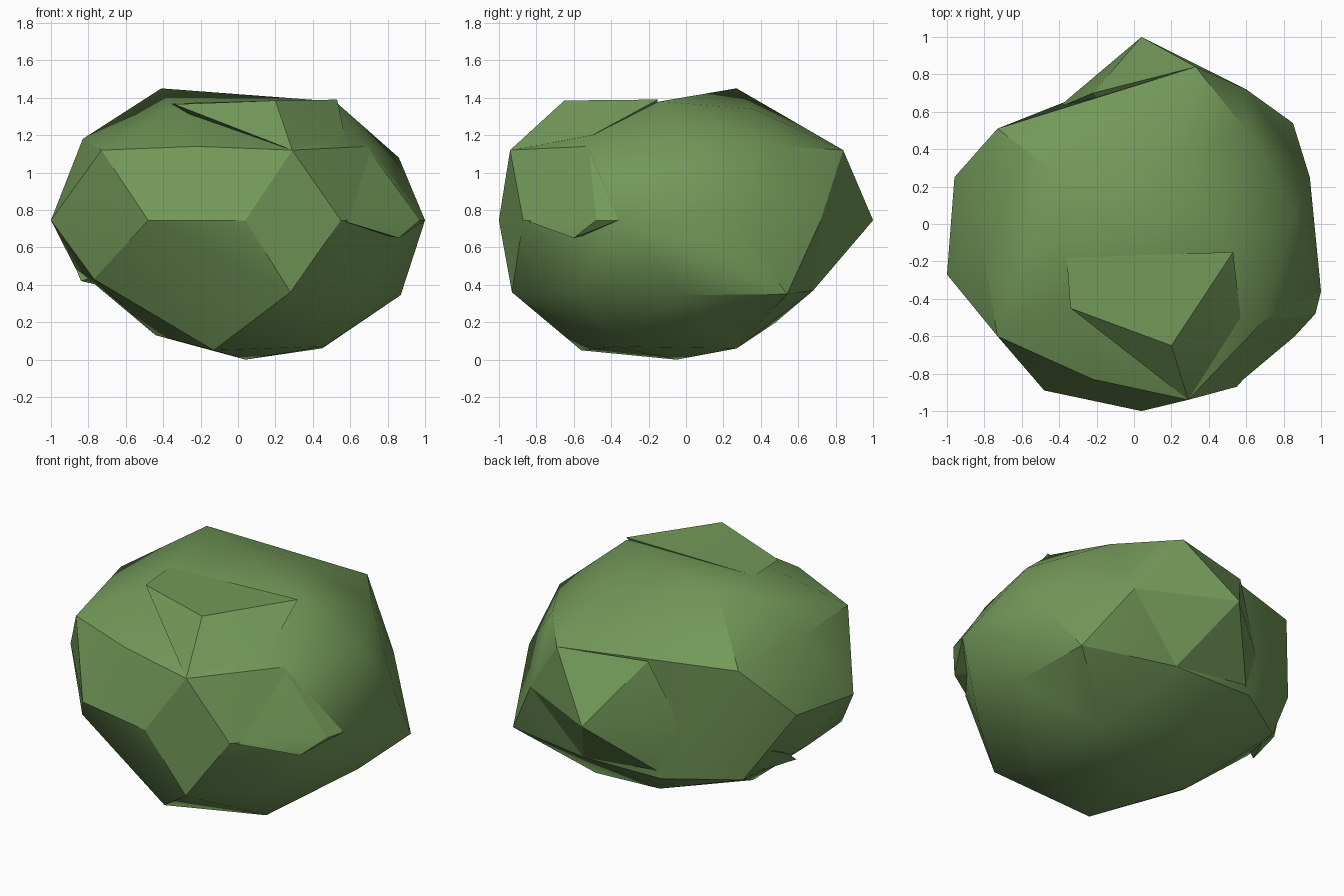
import bpy, bmesh

leaf = bpy.data.materials.new("leaf_green")
leaf.diffuse_color = (0.17, 0.32, 0.10, 1)


def hull(name, points):
    """Faceted clump wrapped around a few corner points."""
    bm = bmesh.new()
    for p in points:
        bm.verts.new(p)
    bmesh.ops.convex_hull(bm, input=bm.verts)
    loose = [v for v in bm.verts if not v.link_faces]
    bmesh.ops.delete(bm, geom=loose, context='VERTS')
    bmesh.ops.recalc_face_normals(bm, faces=bm.faces)
    me = bpy.data.meshes.new(name)
    bm.to_mesh(me)
    bm.free()
    ob = bpy.data.objects.new(name, me)
    bpy.context.collection.objects.link(ob)
    me.materials.append(leaf)
    bpy.context.view_layer.objects.active = ob
    bpy.ops.object.select_all(action='DESELECT')
    ob.select_set(True)
    bpy.ops.object.shade_smooth_by_angle(angle=0.5)


# corners of the main bush, in rings from the base up
base = [(.04, -.05, 0), (.46, -.37, .07), (-.13, -.56, .05),
        (-.44, -.05, .13), (.45, .27, .06), (-.15, .48, .2)]
low = [(.28, -.93, .36), (.7, -.57, .38), (.87, -.02, .345), (.85, .54, .35),
       (.25, .68, .37), (-.3, .68, .38), (-.7, .42, .38), (-.87, 0, .49),
       (-.77, -.48, .43)]
middle = [(.04, -1, .745), (.55, -.87, .745), (1, -.36, .745), (.94, .25, .745),
          (.6, .72, .745), (-.96, .25, .8), (-1, -.27, .745), (-.48, -.89, .745)]
high = [(.29, -.94, 1.12), (.69, -.52, 1.14), (.86, .05, 1.08), (.6, .5, 1.14),
        (.33, .84, 1.12), (-.73, .51, 1.12), (-.83, 0, 1.18), (-.73, -.6, 1.12),
        (-.22, -.83, 1.14)]
crown = [(-.41, .27, 1.45), (.2, .36, 1.34), (.52, -.14, 1.38),
         (.1, -.1, 1.38), (-.36, -.38, 1.335)]
hull("bush_body", base + low + middle + high + crown)

# flat-topped clump at the front of the crown
hull("front_crest", [(.2, -.65, 1.385), (.53, -.15, 1.39), (-.34, -.45, 1.365),
                     (-.36, -.18, 1.37), (.29, -.94, 1.12), (.57, -.5, 1.2),
                     (.2, -.3, 1)])

# pointed clump at the back
hull("back_point", [(.04, 1, .745), (.33, .84, 1.12), (-.22, .7, 1.12),
                    (.6, .72, .745), (.25, .68, .37), (-.41, .62, .7),
                    (-.3, .66, .4), (0, .3, .745)])

# sharp tip at the front right
hull("side_tip", [(.97, -.48, .745), (1, -.36, .745), (.69, -.52, 1.13),
                  (.55, -.86, .745), (.86, -.6, .65), (.6, -.4, .7)])

# small clump low on the back left
hull("side_sprout", [(-.88, .22, .52), (-.8, .36, .58), (-.84, .08, .42),
                     (-.66, .42, .38), (-.6, .2, .5)])
